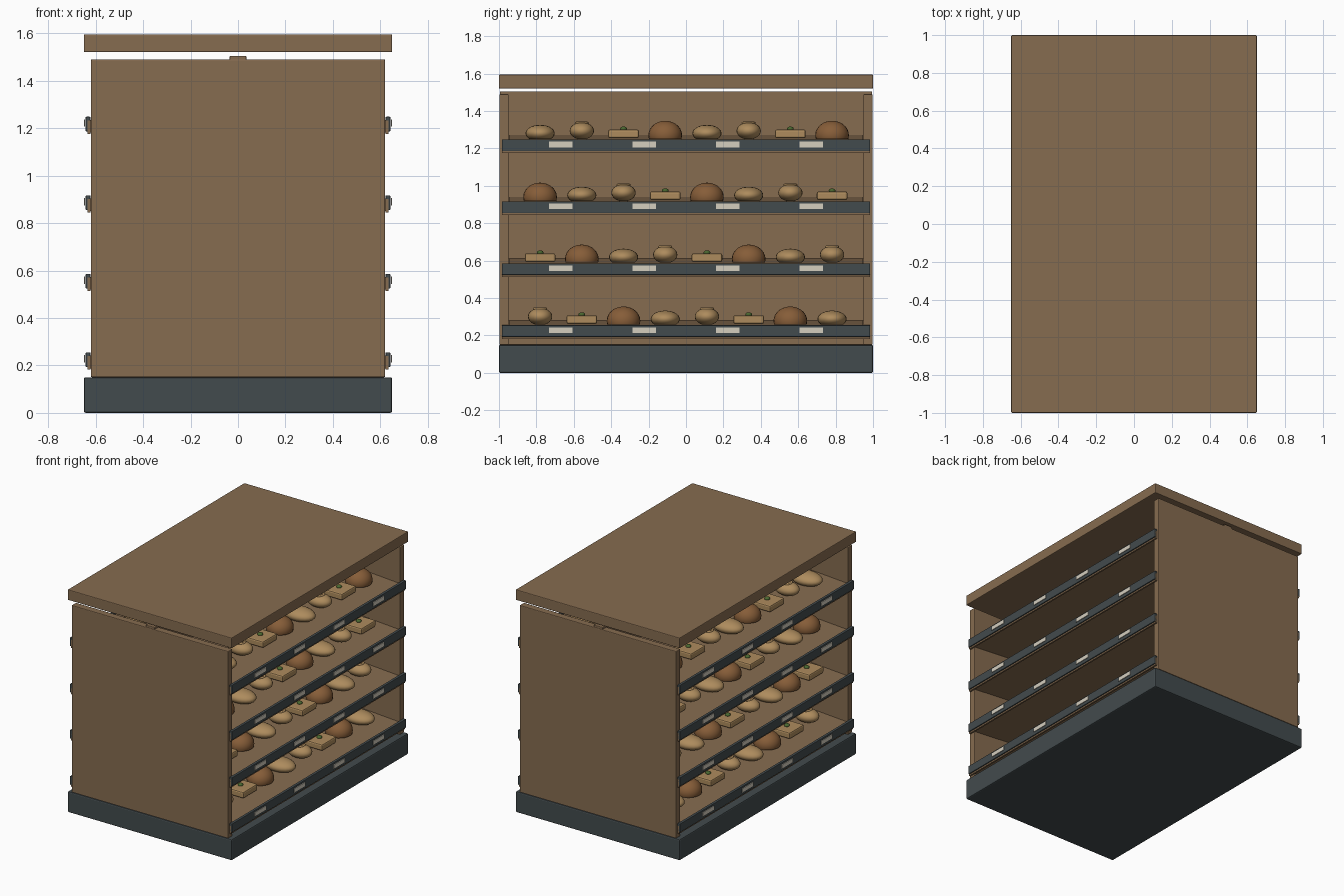
import bpy, bmesh, math
from mathutils import Matrix, Vector

if "Cube" in bpy.data.objects:
    bpy.data.objects.remove(bpy.data.objects["Cube"])


def mat(name, r, g, b):
    m = bpy.data.materials.new(name)
    m.diffuse_color = (r, g, b, 1)
    m.use_nodes = True
    m.node_tree.nodes["Principled BSDF"].inputs["Base Color"].default_value = m.diffuse_color
    return m


WOOD = mat("wood", .24, .15, .08)
DARK = mat("dark_grey", .055, .07, .075)
LABEL = mat("label_cream", .66, .62, .52)
CRUST = mat("golden_crust", .42, .26, .11)
BROWN = mat("brown_crust", .24, .11, .04)
GREEN = mat("green", .07, .14, .03)


def finish(name, bm, material, smooth=False):
    me = bpy.data.meshes.new(name)
    bmesh.ops.recalc_face_normals(bm, faces=bm.faces)
    bm.to_mesh(me)
    bm.free()
    for p in me.polygons:
        p.use_smooth = smooth
    if smooth:
        me.set_sharp_from_angle(angle=math.radians(40))
    me.materials.append(material)
    ob = bpy.data.objects.new(name, me)
    bpy.context.collection.objects.link(ob)
    return ob


def box(name, x, y, z, material, bevel=0.0):
    """Box from (min, max) pairs."""
    bm = bmesh.new()
    size = [b - a for a, b in (x, y, z)]
    mid = Vector([(a + b) / 2 for a, b in (x, y, z)])
    bmesh.ops.create_cube(bm, size=1, matrix=Matrix.Translation(mid) @ Matrix.Diagonal((*size, 1)))
    if bevel:
        bmesh.ops.bevel(bm, geom=bm.edges[:], offset=bevel, segments=2, profile=.5, affect='EDGES')
    return finish(name, bm, material)


def profile_along_y(name, pts, half, material):
    """Extrude an xz profile along y."""
    bm = bmesh.new()
    f = bm.faces.new([bm.verts.new((x, -half, z)) for x, z in pts])
    r = bmesh.ops.extrude_face_region(bm, geom=[f])
    bmesh.ops.translate(bm, vec=(0, 2 * half, 0), verts=[v for v in r["geom"] if isinstance(v, bmesh.types.BMVert)])
    return finish(name, bm, material)


def dough(name, loc, radii, centre, material):
    """Ellipsoid cut flat where it rests; centre is its height above the shelf."""
    bm = bmesh.new()
    bmesh.ops.create_uvsphere(bm, u_segments=24, v_segments=14, radius=1)
    bmesh.ops.transform(bm, verts=bm.verts, matrix=Matrix.Translation((0, 0, centre)) @ Matrix.Diagonal((*radii, 1)))
    cut = bmesh.ops.bisect_plane(bm, geom=bm.verts[:] + bm.edges[:] + bm.faces[:], plane_co=(0, 0, 0),
                                 plane_no=(0, 0, 1), clear_inner=True)
    edges = [e for e in cut["geom_cut"] if isinstance(e, bmesh.types.BMEdge)]
    if edges:
        bmesh.ops.holes_fill(bm, edges=edges)
    bmesh.ops.translate(bm, vec=loc, verts=bm.verts)
    return finish(name, bm, material, True)


def baked_item(kind, x, y, z):
    if kind == 0:      # oval loaf
        dough("oval_loaf", (x, y, z), (.115, .078, .045), .03, CRUST)
    elif kind == 1:    # tall bun with a ring on top
        dough("tall_bun", (x, y, z), (.09, .065, .046), .043, CRUST)
        bpy.ops.mesh.primitive_torus_add(location=(x, y, z + .084), major_radius=.03, minor_radius=.008,
                                         major_segments=20, minor_segments=8)
        ring = bpy.context.object
        ring.name = "bun_ring"
        ring.data.materials.append(CRUST)
        bpy.ops.object.shade_smooth()
    elif kind == 2:    # square pastry with garnish
        box("square_pastry", (x - .08, x + .08), (y - .082, y + .082), (z + .004, z + .05), CRUST, .01)
        dough("pastry_garnish", (x, y, z + .05), (.018, .018, .012), .004, GREEN)
    else:              # round dark loaf
        dough("round_loaf", (x, y, z), (.09, .09, .077), .02, BROWN)


# Carcass
box("base_plinth", (-.65, .65), (-1, 1), (0, .15), DARK, .008)
box("top_board", (-.65, .65), (-1, 1), (1.52, 1.595), WOOD, .005)
box("centre_panel", (-.035, .035), (-.995, .995), (.15, 1.505), WOOD, .004)
for s, n in ((-1, "front"), (1, "back")):
    box(n + "_end_panel", (-.62, .62), sorted((s * .948, s * .998)), (.15, 1.49), WOOD, .005)

# Shelves with rails, labels and baked goods on both sides
for side in (-1, 1):
    tag = "right" if side > 0 else "left"
    for i in range(4):
        z = .265 + .331 * i
        board = [(.03, z - .03), (.634, z - .078), (.634, z - .025), (.03, z + .015)]
        profile_along_y(tag + "_shelf", [(side * x, h) for x, h in board], .947, WOOD)
        box(tag + "_shelf_lip", sorted((side * .622, side * .634)), (-.985, .985), (z - .083, z - .025), WOOD)
        box(tag + "_price_rail", sorted((side * .622, side * .642)), (-.985, .985), (z - .072, z - .01), DARK, .003)
        for k in range(4):
            y = -.67 + k * .4467
            box(tag + "_price_label", sorted((side * .644, side * .649)), (y - .063, y + .063),
                (z - .052, z - .022), LABEL)
        for k in range(8):
            baked_item((i + 1 + k) % 4, side * .41, -.78 + k * .223, z - .007)
